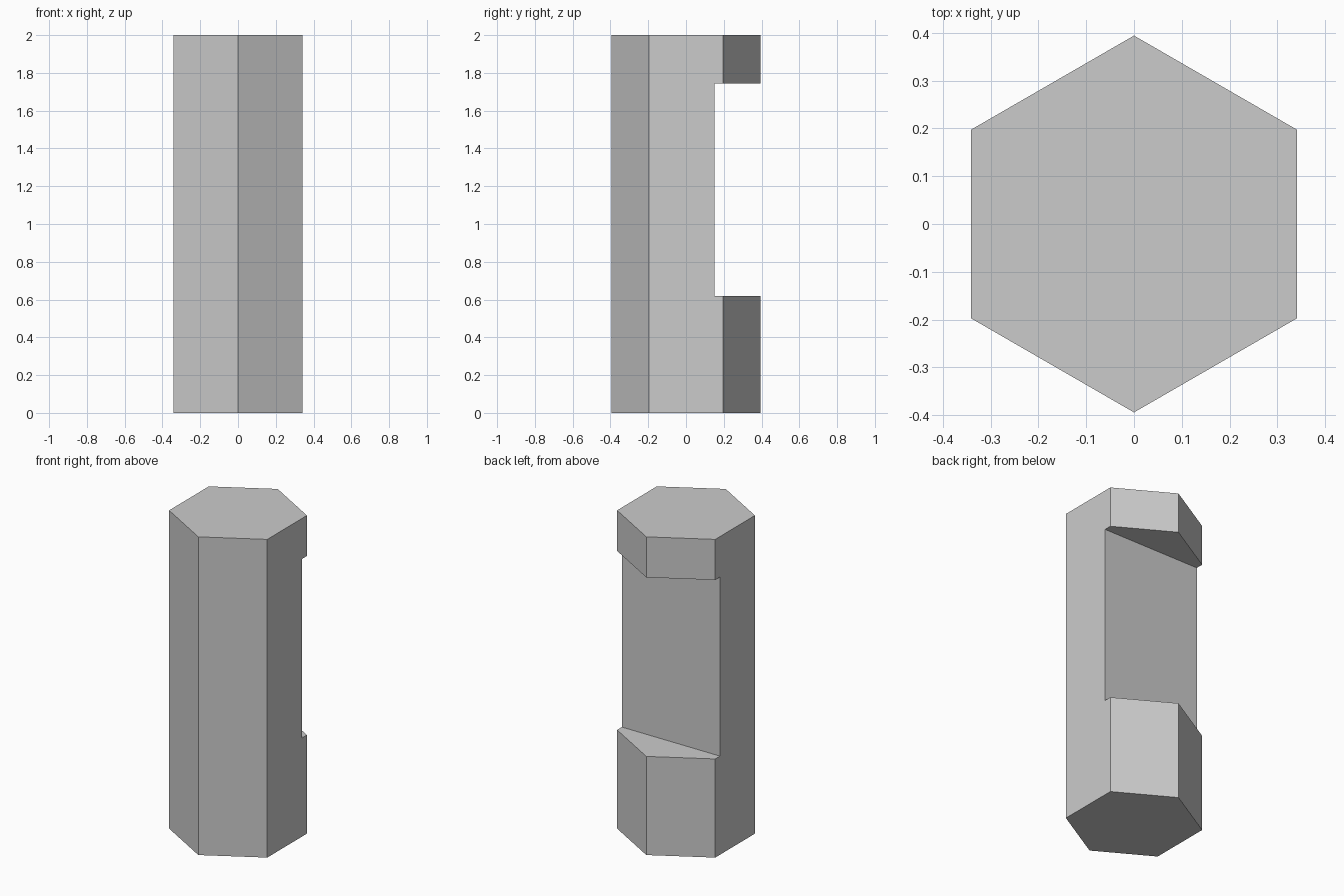
import bpy
import math

cube = bpy.data.objects.get("Cube")
if cube:
    bpy.data.objects.remove(cube, do_unlink=True)

RADIUS = 0.394
HEIGHT = 2.0
NOTCH_BOTTOM, NOTCH_TOP = 0.62, 1.745
NOTCH_Y = 0.15

# Plain grey material
grey = bpy.data.materials.new("light_grey")
grey.use_nodes = True
colour = (0.6, 0.6, 0.6, 1)
grey.diffuse_color = colour
grey.node_tree.nodes["Principled BSDF"].inputs["Base Color"].default_value = colour

# Hexagonal bar with corners pointing to the front and back
bpy.ops.mesh.primitive_cylinder_add(vertices=6, radius=RADIUS, depth=HEIGHT,
                                    location=(0, 0, HEIGHT / 2))
bar = bpy.context.object
bar.name = "notched_hexagonal_bar"
bar.data.materials.append(grey)

# Block that cuts the flat-bottomed notch in the back
bpy.ops.mesh.primitive_cube_add(
    size=1, location=(0, NOTCH_Y + 0.5, (NOTCH_BOTTOM + NOTCH_TOP) / 2))
cutter = bpy.context.object
cutter.name = "notch_cutter"
cutter.scale = (2, 1, NOTCH_TOP - NOTCH_BOTTOM)
cutter.hide_render = True
cutter.data.materials.append(grey)

# Cut the notch, then discard the cutter
notch = bar.modifiers.new("notch", "BOOLEAN")
notch.operation = "DIFFERENCE"
notch.solver = "EXACT"
notch.object = cutter
bpy.ops.object.select_all(action="DESELECT")
bar.select_set(True)
bpy.context.view_layer.objects.active = bar
bpy.ops.object.modifier_apply(modifier=notch.name)
bpy.data.objects.remove(cutter, do_unlink=True)
bpy.ops.object.shade_flat()
